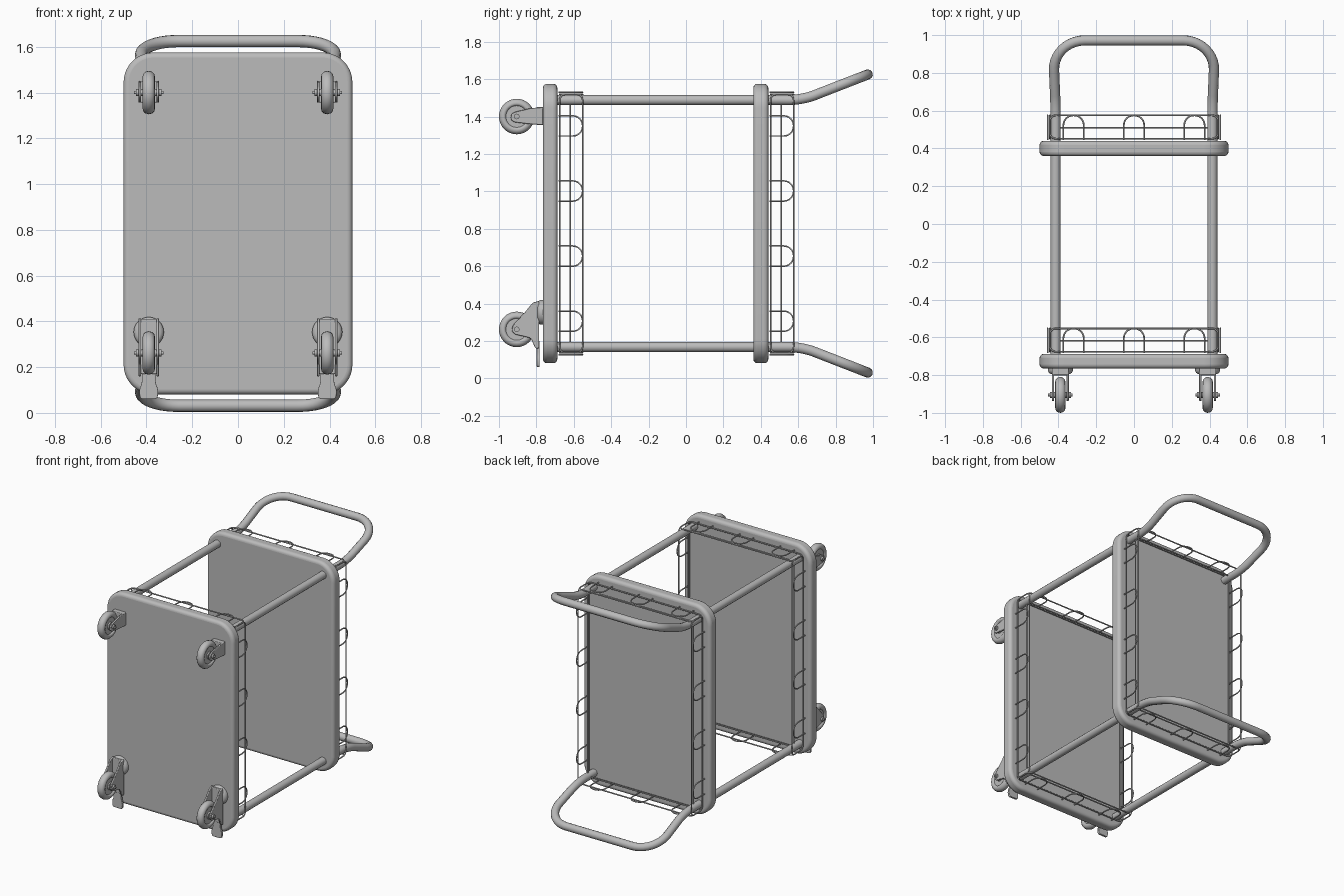
import bpy, bmesh, math
from mathutils import Vector

if "Cube" in bpy.data.objects:
    bpy.data.objects.remove(bpy.data.objects["Cube"])

grey = bpy.data.materials.new("plain grey")
grey.use_nodes = True
grey.diffuse_color = (0.5, 0.5, 0.5, 1)
grey.node_tree.nodes["Principled BSDF"].inputs["Base Color"].default_value = grey.diffuse_color

CZ = 0.828                       # height of the middle of the cart
POLE_X, POLE_Z, POLE_R = 0.415, 0.66, 0.027
WIRE_R = 0.0045


def select(ob):
    bpy.ops.object.select_all(action="DESELECT")
    ob.select_set(True)
    bpy.context.view_layer.objects.active = ob


def finish(name, bm, bevel=0, segments=3):
    """Turn a bmesh into a smooth shaded object, with an optional bevel."""
    bmesh.ops.remove_doubles(bm, verts=bm.verts, dist=0.0001)
    bmesh.ops.recalc_face_normals(bm, faces=bm.faces)
    mesh = bpy.data.meshes.new(name)
    bm.to_mesh(mesh)
    bm.free()
    ob = bpy.data.objects.new(name, mesh)
    bpy.context.collection.objects.link(ob)
    mesh.materials.append(grey)
    if bevel:
        mod = ob.modifiers.new("Bevel", "BEVEL")
        mod.width, mod.segments = bevel, segments
        mod.limit_method, mod.angle_limit = "ANGLE", math.radians(40)
    select(ob)
    bpy.ops.object.shade_smooth_by_angle(angle=math.radians(40))
    return ob


def fillet(points, trim, closed=False, steps=6):
    """Round the corners of a polyline."""
    pts = [Vector(p) for p in points]
    trims = trim if isinstance(trim, list) else [trim] * len(pts)
    out = []
    for i, p in enumerate(pts):
        if not closed and i in (0, len(pts) - 1):
            out.append(p)
            continue
        a = p + (pts[i - 1] - p).normalized() * trims[i]
        b = p + (pts[(i + 1) % len(pts)] - p).normalized() * trims[i]
        ca, cb = a.lerp(p, 0.55), b.lerp(p, 0.55)
        for k in range(steps + 1):
            t = k / steps
            out.append(a * (1 - t)**3 + ca * 3 * t * (1 - t)**2
                       + cb * 3 * t * t * (1 - t) + b * t**3)
    return out


def tube(name, paths, radius, closed=False, resolution=1):
    """Sweep a round section along one or more polylines."""
    curve = bpy.data.curves.new(name, "CURVE")
    curve.dimensions = "3D"
    curve.bevel_depth, curve.bevel_resolution = radius, resolution
    curve.use_fill_caps = True
    for path in paths:
        spline = curve.splines.new("POLY")
        spline.points.add(len(path) - 1)
        for point, co in zip(spline.points, path):
            point.co = (*co, 1)
        spline.use_cyclic_u = closed
        spline.use_smooth = True
    curve.materials.append(grey)
    ob = bpy.data.objects.new(name, curve)
    bpy.context.collection.objects.link(ob)
    select(ob)
    bpy.ops.object.convert(target="MESH")
    return ob


def prism(name, outline, axis, lo, hi, bevel=0, segments=3):
    """Extrude an outline along x (outline in y, z) or y (outline in x, z)."""
    bm = bmesh.new()
    place = (lambda p: (lo, p[0], p[1])) if axis == "x" else (lambda p: (p[0], lo, p[1]))
    face = bm.faces.new([bm.verts.new(place(p)) for p in outline])
    moved = bmesh.ops.extrude_face_region(bm, geom=[face])["geom"]
    shift = (hi - lo, 0, 0) if axis == "x" else (0, hi - lo, 0)
    bmesh.ops.translate(bm, vec=shift, verts=[g for g in moved if isinstance(g, bmesh.types.BMVert)])
    return finish(name, bm, bevel, segments)


def lathe(name, profile, center, axis="x", steps=32):
    """Revolve (along, radius) pairs about an axis through the centre."""
    bm = bmesh.new()
    put = (lambda a, r: (a, r, 0)) if axis == "x" else (lambda a, r: (r, a, 0))
    verts = [bm.verts.new(put(a, r)) for a, r in profile]
    edges = [bm.edges.new(pair) for pair in zip(verts, verts[1:])]
    spin_axis = (1, 0, 0) if axis == "x" else (0, 1, 0)
    bmesh.ops.spin(bm, geom=verts + edges, cent=(0, 0, 0), axis=spin_axis,
                   angle=math.tau, steps=steps)
    bmesh.ops.translate(bm, vec=center, verts=bm.verts)
    return finish(name, bm)


def rectangle(cx, cz, hx, hz):
    return [(cx - hx, cz - hz), (cx + hx, cz - hz), (cx + hx, cz + hz), (cx - hx, cz + hz)]


# Shelves
board = fillet(rectangle(0, CZ, 0.5, 0.747), 0.13, closed=True, steps=10)
for name, lo, hi in (("lower", -0.765, -0.688), ("upper", 0.36, 0.44)):
    prism(name + "_shelf", board, "y", lo, hi, 0.022, 5)

    # Wire guard rails on the four sides of the shelf
    low, mid, top = hi + 0.012, hi + 0.07, hi + 0.135
    for side in (-1, 1):
        for facing in ("x", "z"):
            if facing == "x":
                reach, half, inner, span = 0.445, 0.69, POLE_X, POLE_Z
                spots = (-0.522, -0.174, 0.174, 0.522)
                at = lambda u, y, d: (side * d, y, CZ + u)
            else:
                reach, half, inner, span = 0.69, 0.445, POLE_Z, POLE_X
                spots = (-0.32, 0, 0.32)
                at = lambda u, y, d: (u, y, CZ + side * d)
            label = f"{name}_rail_{facing}_{'plus' if side > 0 else 'minus'}"
            frame = [at(-half, low, reach), at(half, low, reach),
                     at(half, top, reach), at(-half, top, reach)]
            tube(label + "_frame", [fillet(frame, 0.03, closed=True)], WIRE_R, True)
            tube(label + "_middle_wire", [[at(-span, mid, inner), at(span, mid, inner)]], WIRE_R)
            loops = []
            for s in spots:
                out = reach + 0.012
                loops.append(fillet([at(s - 0.054, low - 0.006, out), at(s - 0.054, top, out),
                                     at(s + 0.054, top, out), at(s + 0.054, low - 0.006, out)],
                                    0.052))
            tube(label + "_loops", loops, WIRE_R)

# Poles running into the push handles
for end, name in ((1, "top"), (-1, "bottom")):
    half = [(POLE_X, -0.73, POLE_Z), (POLE_X, 0.62, POLE_Z), (0.43, 0.972, 0.797)]
    path = [(x, y, CZ + end * z) for x, y, z in half]
    path += [(-x, y, z) for x, y, z in reversed(path)]
    tube(name + "_poles_and_handle", [fillet(path, [0, 0.07, 0.17, 0.17, 0.07, 0], steps=10)],
         POLE_R, resolution=4)

# Wheel half profile, mirrored to a full section
half_wheel = [(0.024, 0), (0.024, 0.022), (0.017, 0.026), (0.017, 0.058), (0.024, 0.062),
              (0.027, 0.07), (0.024, 0.082), (0.015, 0.091), (0, 0.095)]
wheel_section = half_wheel + [(-a, r) for a, r in reversed(half_wheel[:-1])]
half_axle = [(0.064, 0), (0.064, 0.007), (0.056, 0.007), (0.056, 0.015), (0.047, 0.015)]
axle_section = half_axle + [(-a, r) for a, r in reversed(half_axle)]
WHEEL_Y = -0.905

fixed_plate = [(-0.765, 1.355), (-0.765, 1.45), (-0.83, 1.445), (-0.915, 1.425),
               (-0.935, 1.412), (-0.938, 1.385), (-0.92, 1.37), (-0.84, 1.36)]
swivel_plate = [(-0.785, 0.415), (-0.82, 0.405), (-0.86, 0.355), (-0.925, 0.285),
                (-0.933, 0.255), (-0.915, 0.235), (-0.87, 0.225), (-0.83, 0.215),
                (-0.805, 0.16), (-0.785, 0.16)]

for side, hand in ((1, "left"), (-1, "right")):
    cx = side * 0.39
    for kind, cz, plate in (("fixed", 1.4, fixed_plate), ("swivel", 0.262, swivel_plate)):
        label = f"{hand}_{kind}"
        lathe(label + "_wheel", wheel_section, (cx, WHEEL_Y, cz))
        lathe(label + "_axle", axle_section, (cx, WHEEL_Y, cz), steps=12)
        # Fork cheeks on both sides of the wheel
        for offset in (-0.039, 0.039):
            prism(label + "_fork_cheek", fillet(plate, 0.008, True, 3), "x",
                  cx + offset - 0.006, cx + offset + 0.006, 0.003, 2)
    # Fork bridges against the shelf
    prism(hand + "_fixed_bridge", rectangle(cx, 1.403, 0.044, 0.047), "y", -0.8, -0.76, 0.005)
    prism(hand + "_swivel_bridge", rectangle(cx, 0.29, 0.042, 0.12), "y", -0.802, -0.785, 0.005)
    # Swivel bearing and brake pedal
    lathe(hand + "_swivel_bearing", [(-0.03, 0), (-0.03, 0.05), (-0.022, 0.062),
                                     (-0.012, 0.066), (0.003, 0.066), (0.003, 0)],
          (cx, -0.765, 0.353), "y")
    pedal = [(cx - 0.03, 0.2), (cx - 0.03, 0.13), (cx - 0.042, 0.1), (cx - 0.038, 0.06),
             (cx + 0.038, 0.06), (cx + 0.042, 0.1), (cx + 0.03, 0.13), (cx + 0.03, 0.2)]
    prism(hand + "_brake_pedal", fillet(pedal, 0.012, True, 3), "y", -0.798, -0.782, 0.004)
